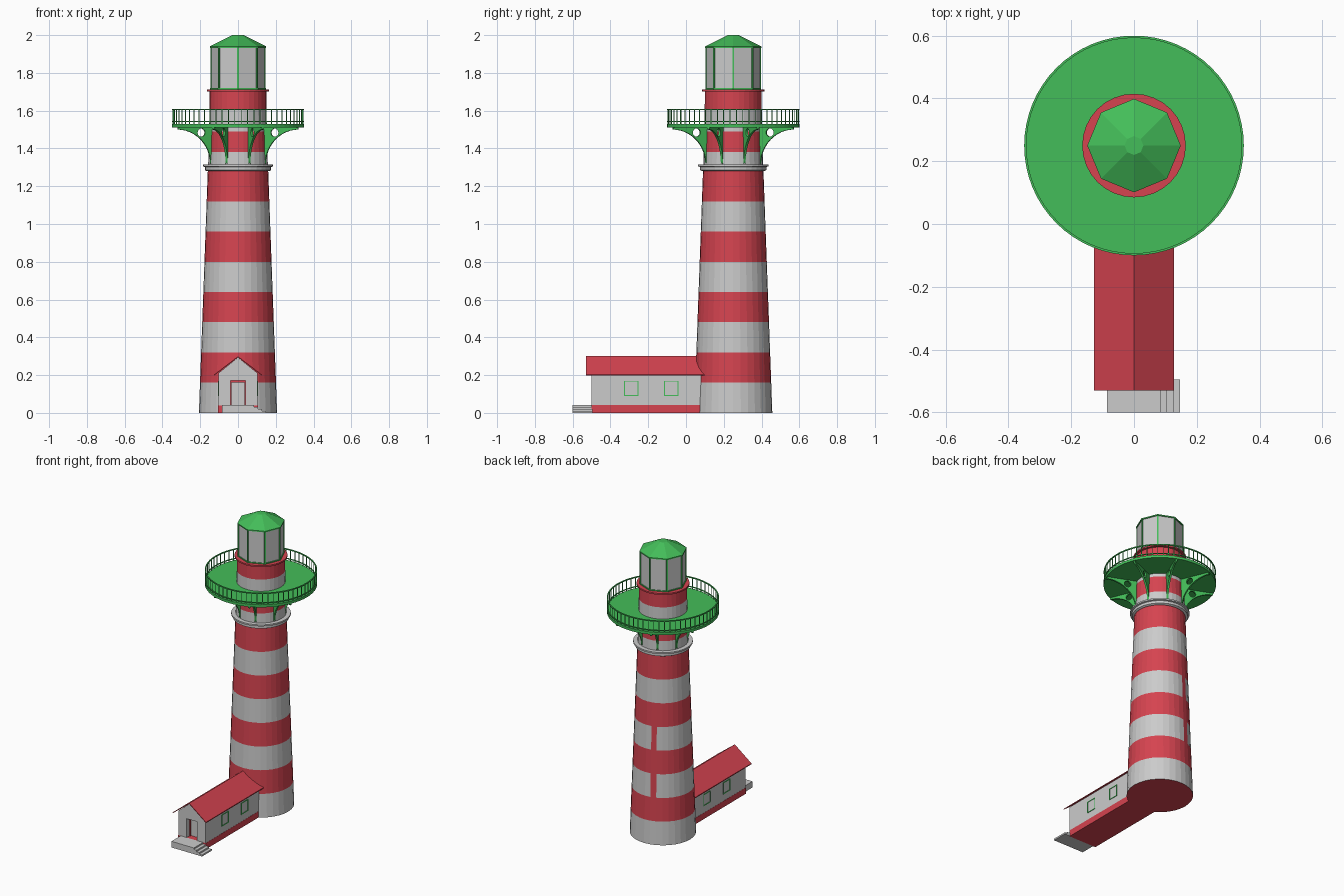
import bpy, bmesh, math
from mathutils import Matrix, Vector
from math import sin, cos, pi, radians

if "Cube" in bpy.data.objects:
    bpy.data.objects.remove(bpy.data.objects["Cube"])

CY = 0.25  # tower axis position in y


def mat(name, c):
    m = bpy.data.materials.new(name)
    m.diffuse_color = (*c, 1)
    m.use_nodes = True
    m.node_tree.nodes["Principled BSDF"].inputs["Base Color"].default_value = m.diffuse_color
    return m


RED = mat("red", (0.67, 0.057, 0.08))
GREEN = mat("green", (0.057, 0.51, 0.10))
WHITE = mat("pale_grey", (0.8, 0.8, 0.8))


def finish(name, bm, mats=(), normals=True):
    if normals:
        bmesh.ops.recalc_face_normals(bm, faces=bm.faces)
    me = bpy.data.meshes.new(name)
    bm.to_mesh(me)
    bm.free()
    for m in mats:
        me.materials.append(m)
    ob = bpy.data.objects.new(name, me)
    bpy.context.collection.objects.link(ob)
    return ob


def lathe(name, prof, n, mats=(), idx=None, closed=False, patch=None):
    """Revolve (r, z) points about the tower axis; idx gives a slot per ring."""
    bm = bmesh.new()
    rings = [[bm.verts.new((r * cos(2 * pi * i / n), CY + r * sin(2 * pi * i / n), z))
              for i in range(n)] for r, z in prof]
    pairs = list(zip(rings, rings[1:]))
    if closed:
        pairs.append((rings[-1], rings[0]))
    for k, (a, b) in enumerate(pairs):
        for i in range(n):
            f = bm.faces.new((a[i], a[(i + 1) % n], b[(i + 1) % n], b[i]))
            f.material_index = idx[k] if idx else 0
            if patch and (k, i) in patch:
                f.material_index = 1
    if not closed:
        bm.faces.new(rings[0][::-1]).material_index = 1 if idx else 0
        bm.faces.new(rings[-1])
    return finish(name, bm, mats)


def add_box(bm, lo, hi):
    lo, hi = Vector(lo), Vector(hi)
    m = Matrix.Translation((lo + hi) / 2) @ Matrix.Diagonal((*(hi - lo), 1))
    bmesh.ops.create_cube(bm, size=1, matrix=m)


def boxes(name, items, mats=()):
    bm = bmesh.new()
    for lo, hi in items:
        add_box(bm, lo, hi)
    return finish(name, bm, mats)


def prism(name, pts, y0, y1, mats=()):
    """Extrude an (x, z) outline along y."""
    bm = bmesh.new()
    f = bm.faces.new([bm.verts.new((x, y0, z)) for x, z in pts])
    ext = bmesh.ops.extrude_face_region(bm, geom=[f])
    bmesh.ops.translate(bm, vec=(0, y1 - y0, 0),
                        verts=[v for v in ext["geom"] if isinstance(v, bmesh.types.BMVert)])
    return finish(name, bm, mats)


# Striped tapering tower, with a red strip up the back
prof = [(0.207 - 0.047 * i / 8, 0.16 * i) for i in range(9)]
lathe("tower", prof, 32, (WHITE, RED), [i % 2 for i in range(8)],
      patch={(2, 9), (4, 9)})

# Cornice and striped upper drum
lathe("cornice", [(0.165, 1.28), (0.175, 1.285), (0.175, 1.302), (0.186, 1.305),
                  (0.186, 1.315), (0.15, 1.315)], 32)
lathe("upper_drum", [(0.158, 1.31), (0.156, 1.38), (0.153, 1.49), (0.151, 1.61), (0.15, 1.71)],
      32, (WHITE, RED), [0, 1, 0, 1])
lathe("drum_flange", [(0.165, 1.702), (0.165, 1.712)], 32, (RED,))

# Gallery deck and railing
lathe("gallery_deck", [(0.15, 1.512), (0.35, 1.512), (0.35, 1.53), (0.15, 1.53)],
      64, (GREEN,), closed=True)
for nm, z, h in (("rail_bottom", 1.54, 0.005), ("rail_top", 1.603, 0.007)):
    lathe(nm, [(0.343, z), (0.35, z), (0.35, z + h), (0.343, z + h)], 64, (GREEN,), closed=True)
bm = bmesh.new()
for i in range(64):
    m = (Matrix.Translation((0, CY, 0)) @ Matrix.Rotation(2 * pi * (i + 0.5) / 64, 4, 'Z')
         @ Matrix.Translation((0.346, 0, 1.567)) @ Matrix.Diagonal((0.004, 0.004, 0.076, 1)))
    bmesh.ops.create_cube(bm, size=1, matrix=m)
finish("balusters", bm, (GREEN,))

# Curved gallery brackets with a round hole
cu = bpy.data.curves.new("bracket", 'CURVE')
cu.dimensions, cu.fill_mode, cu.extrude = '2D', 'BOTH', 0.006
arc = [(0.345 - 0.188 * cos(pi / 2 * t / 12), 1.315 + 0.185 * sin(pi / 2 * t / 12))
       for t in range(13)]
hole = [(0.212 + 0.022 * cos(2 * pi * t / 16), 1.484 + 0.022 * sin(2 * pi * t / 16))
        for t in range(16)]
for pts in (arc + [(0.345, 1.514), (0.145, 1.514), (0.145, 1.315)], hole):
    s = cu.splines.new('POLY')
    s.points.add(len(pts) - 1)
    for p, (x, y) in zip(s.points, pts):
        p.co = (x, y, 0, 1)
    s.use_cyclic_u = True
tmp = bpy.data.objects.new("bracket_outline", cu)
bpy.context.collection.objects.link(tmp)
bracket = bpy.data.meshes.new_from_object(tmp)
bpy.data.objects.remove(tmp)
bracket.materials.clear()
bracket.materials.append(GREEN)
for i in range(8):
    ob = bpy.data.objects.new(f"bracket_{i + 1}", bracket)
    ob.matrix_world = (Matrix.Translation((0, CY, 0))
                       @ Matrix.Rotation(radians(22.5 + 45 * i), 4, 'Z')
                       @ Matrix.Rotation(pi / 2, 4, 'X'))
    bpy.context.collection.objects.link(ob)

# Octagonal lantern room, frame and roof
lathe("lantern_glass", [(0.143, 1.71), (0.143, 1.935)], 8)
bm = bmesh.new()
for i in range(8):
    m = (Matrix.Translation((0, CY, 0)) @ Matrix.Rotation(i * pi / 4, 4, 'Z')
         @ Matrix.Translation((0.142, 0, 1.824)) @ Matrix.Diagonal((0.009, 0.009, 0.226, 1)))
    bmesh.ops.create_cube(bm, size=1, matrix=m)
finish("lantern_posts", bm, (GREEN,))
lathe("lantern_sill", [(0.148, 1.712), (0.148, 1.719)], 8, (GREEN,))
lathe("lantern_roof", [(0.149, 1.932), (0.149, 1.94), (0.03, 2.0)], 8, (GREEN,))

# Entrance house: front wall with doorway, body, red plinth
W, D = 0.104, 0.04
prism("house_front_wall", [(-W, 0.04), (-D, 0.04), (-D, 0.172), (D, 0.172), (D, 0.04), (W, 0.04),
                           (W, 0.21), (0, 0.294), (-W, 0.21)], -0.5, -0.46)
prism("house_body", [(-W, 0.04), (W, 0.04), (W, 0.21), (0, 0.294), (-W, 0.21)], -0.46, 0.1)
boxes("house_plinth", [((-W - 0.001, -0.5, 0), (W + 0.001, 0.1, 0.042))], (RED,))
boxes("door_frame", [((-D, -0.472, 0.042), (-D + 0.006, -0.46, 0.172)),
                     ((D - 0.006, -0.472, 0.042), (D, -0.46, 0.172)),
                     ((-D, -0.472, 0.162), (D, -0.46, 0.172))], (RED,))
prism("house_roof", [(-0.127, 0.197), (0, 0.294), (0.127, 0.197), (0.127, 0.203),
                     (0, 0.3), (-0.127, 0.203)], -0.53, 0.1, (RED,))

# Window frames on both sides
t, parts = 0.005, []
for sx in (-1, 1):
    x0, x1 = sorted((sx * (W - 0.002), sx * (W + 0.003)))
    for yc in (-0.29, -0.078):
        a, b, lo, hi = yc - 0.038, yc + 0.038, 0.09, 0.17
        for ya, yb, za, zb in ((a, b, lo, lo + t), (a, b, hi - t, hi),
                               (a, a + t, lo, hi), (b - t, b, lo, hi)):
            parts.append(((x0, ya, za), (x1, yb, zb)))
boxes("window_frames", parts, (GREEN,))

# Porch slab with side steps
boxes("porch", [((-0.086, -0.6, 0), (0.084, -0.5, 0.042))])
boxes("porch_steps", [((0.084 + 0.021 * i, -0.6, 0),
                       (0.105 + 0.021 * i, -0.495, 0.032 - 0.0105 * i)) for i in range(3)])
